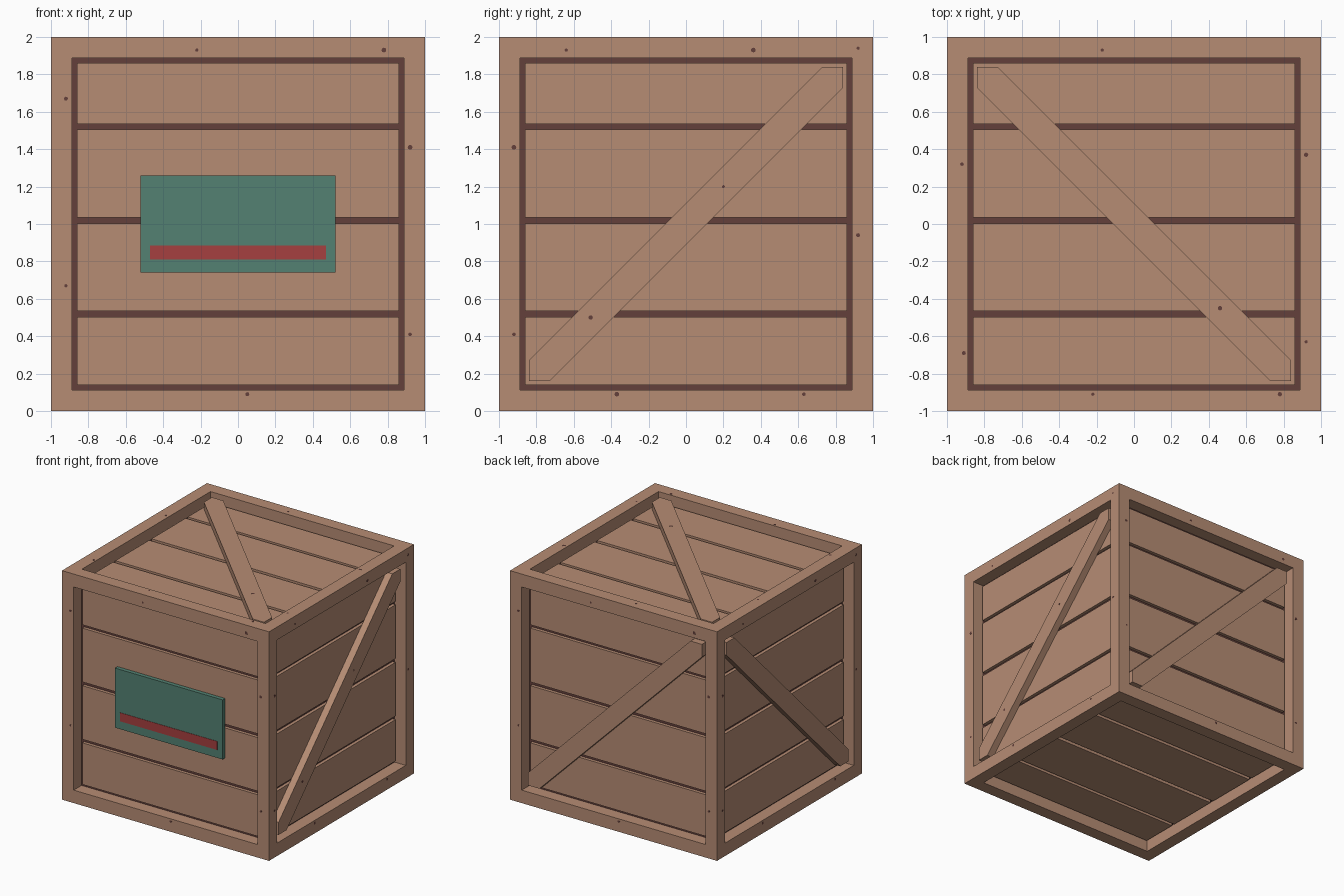
import bpy, bmesh, math
from mathutils import Matrix, Vector

if "Cube" in bpy.data.objects:
    bpy.data.objects.remove(bpy.data.objects["Cube"])


def material(name, rgb):
    m = bpy.data.materials.new(name)
    m.diffuse_color = (*rgb, 1)
    m.use_nodes = True
    m.node_tree.nodes["Principled BSDF"].inputs["Base Color"].default_value = m.diffuse_color
    return m


WOOD = material("brown wood", (0.47, 0.265, 0.175))
DARK = material("dark gap", (0.125, 0.05, 0.043))
TEAL = material("teal sign", (0.088, 0.222, 0.17))
RED = material("red stripe", (0.38, 0.05, 0.05))

OPEN = 0.84      # half width of each frame opening
PANEL = 0.92     # distance of the board surface from the centre
FLOOR = 0.892    # dark surface seen through the gaps
BRACE = 0.98     # distance of the brace surface from the centre


def side_matrix(u, v, w):
    """Local u right, v up, w outward, around the crate centre."""
    m = Matrix((u, v, w)).transposed().to_4x4()
    m.translation = Vector((0, 0, 1))
    return m


SIDES = {
    "front": side_matrix((1, 0, 0), (0, 0, 1), (0, -1, 0)),
    "right": side_matrix((0, 1, 0), (0, 0, 1), (1, 0, 0)),
    "back": side_matrix((-1, 0, 0), (0, 0, 1), (0, 1, 0)),
    "left": side_matrix((0, -1, 0), (0, 0, 1), (-1, 0, 0)),
    "top": side_matrix((1, 0, 0), (0, 1, 0), (0, 0, 1)),
    "bottom": side_matrix((1, 0, 0), (0, -1, 0), (0, 0, -1)),
}


def finish(name, bm, mat, matrix):
    bm.transform(matrix)
    bmesh.ops.recalc_face_normals(bm, faces=bm.faces)
    me = bpy.data.meshes.new(name)
    bm.to_mesh(me)
    bm.free()
    me.materials.append(mat)
    ob = bpy.data.objects.new(name, me)
    bpy.context.collection.objects.link(ob)
    return ob


def prism(bm, outline, w0, w1):
    """Extrude a (u, v) outline from depth w0 to w1."""
    low = [bm.verts.new((u, v, w0)) for u, v in outline]
    high = [bm.verts.new((u, v, w1)) for u, v in outline]
    bm.faces.new(low[::-1])
    bm.faces.new(high)
    n = len(outline)
    for i in range(n):
        j = (i + 1) % n
        bm.faces.new((low[i], low[j], high[j], high[i]))


def rect(u0, u1, v0, v1):
    return [(u0, v0), (u1, v0), (u1, v1), (u0, v1)]


CENTRE = Matrix.Translation((0, 0, 1))

# Frame: a cube with a square opening sunk into every face
bm = bmesh.new()
bmesh.ops.create_cube(bm, size=2)
inner = list(bm.faces)
bmesh.ops.inset_individual(bm, faces=inner, thickness=1 - OPEN)
for f in inner:
    shift = f.normal * -(1 - OPEN)
    new = bmesh.ops.extrude_discrete_faces(bm, faces=[f])["faces"][0]
    bmesh.ops.translate(bm, verts=new.verts, vec=shift)
    bm.faces.remove(new)
bmesh.ops.remove_doubles(bm, verts=bm.verts, dist=1e-4)
finish("crate_frame", bm, WOOD, CENTRE)

# Dark liner that shows between the boards
bm = bmesh.new()
bmesh.ops.create_cube(bm, size=2 * FLOOR)
finish("dark_liner", bm, DARK, CENTRE)

# Four boards on every side
edges = [-0.86, -0.497, -0.466, 0.002, 0.035, 0.505, 0.534, 0.86]
for side, matrix in SIDES.items():
    bm = bmesh.new()
    for v0, v1 in zip(edges[::2], edges[1::2]):
        prism(bm, rect(-0.86, 0.86, v0, v1), FLOOR, PANEL)
    finish(side + "_boards", bm, WOOD, matrix)

# Diagonal braces, trimmed to the opening: 1 rises to the right, -1 falls
a, b = OPEN, OPEN - 0.11
for side, rise in {"right": 1, "back": 1, "left": -1, "top": -1}.items():
    outline = [(-a, -a), (-b, -a), (a, b), (a, a), (b, a), (-a, -b)]
    bm = bmesh.new()
    prism(bm, [(u * rise, v) for u, v in outline], PANEL, BRACE)
    finish(side + "_brace", bm, WOOD, SIDES[side])

# Sign with a stripe
bm = bmesh.new()
prism(bm, rect(-0.52, 0.52, -0.26, 0.26), PANEL, 0.955)
finish("sign", bm, TEAL, SIDES["front"])
bm = bmesh.new()
prism(bm, rect(-0.47, 0.47, -0.19, -0.115), 0.955, 0.958)
finish("sign_stripe", bm, RED, SIDES["front"])

# Nail heads: (u, v, radius) on the frame, and on the braces
NAILS = {
    "front": [(-0.22, 0.93, 0.009), (0.78, 0.93, 0.013), (-0.92, 0.67, 0.011),
              (0.92, 0.41, 0.013), (-0.92, -0.33, 0.009), (0.92, -0.59, 0.01),
              (0.05, -0.91, 0.011)],
    "right": [(-0.64, 0.93, 0.009), (0.36, 0.93, 0.013), (0.92, 0.94, 0.009),
              (-0.92, 0.41, 0.013), (0.92, -0.06, 0.011), (-0.92, -0.59, 0.01),
              (-0.37, -0.91, 0.013), (0.63, -0.91, 0.01)],
    "top": [(-0.17, 0.93, 0.009), (-0.92, 0.32, 0.01), (0.92, 0.37, 0.012),
            (-0.91, -0.69, 0.011), (0.92, -0.63, 0.009), (-0.22, -0.91, 0.009),
            (0.78, -0.91, 0.012)],
}
NAILS["back"] = NAILS["front"]
NAILS["left"] = NAILS["right"]
BRACE_NAILS = {"right": [(0.2, 0.2, 0.008), (-0.51, -0.5, 0.012)],
               "top": [(0.46, -0.45, 0.012)]}


def disc(u, v, r):
    return [(u + r * math.cos(t * math.pi / 4), v + r * math.sin(t * math.pi / 4))
            for t in range(8)]


for side, nails in NAILS.items():
    bm = bmesh.new()
    for nail in nails:
        prism(bm, disc(*nail), 0.99, 1.001)
    for nail in BRACE_NAILS.get(side, []):
        prism(bm, disc(*nail), 0.97, BRACE + 0.001)
    finish(side + "_nails", bm, DARK, SIDES[side])
